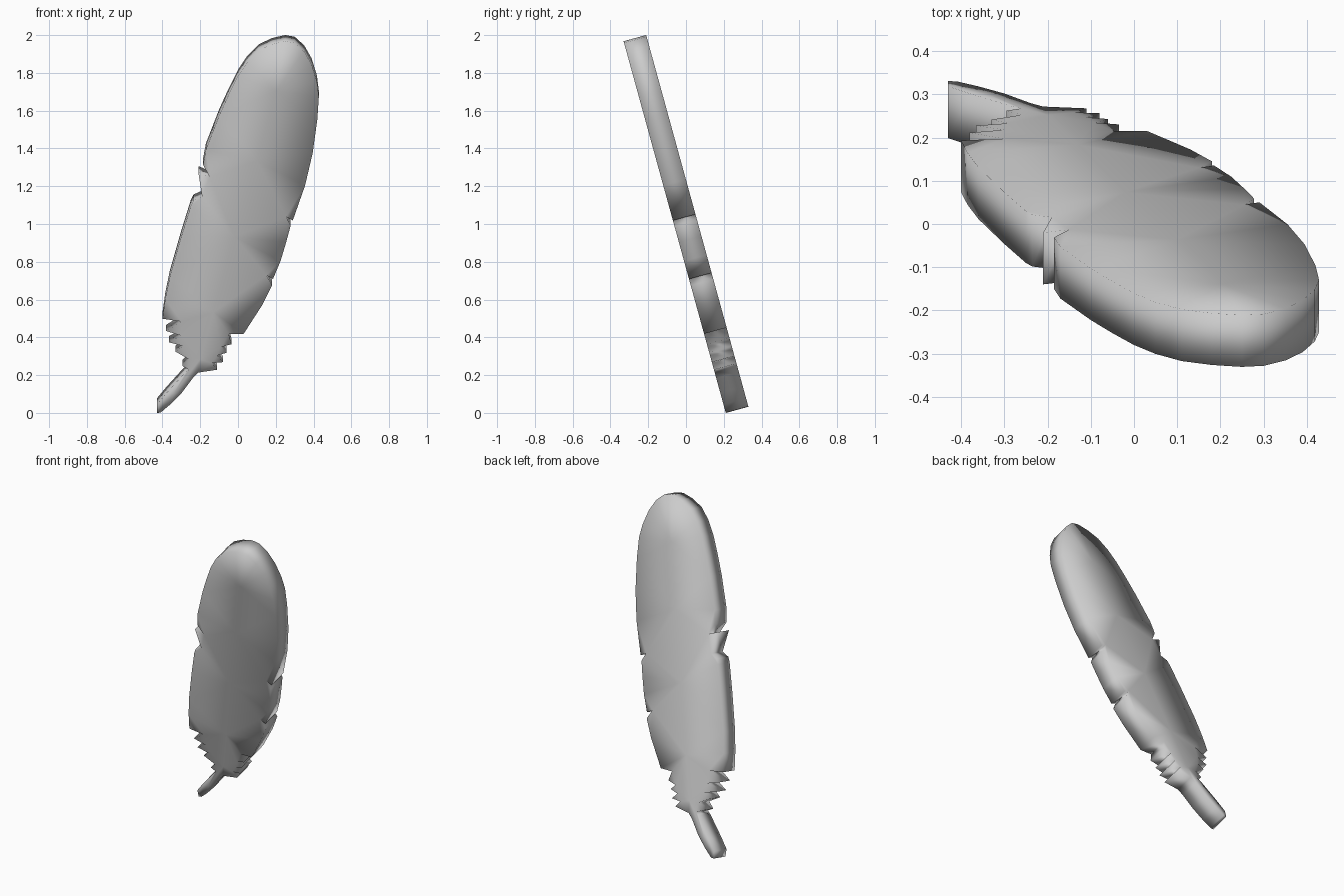
import bpy, bmesh, math
from mathutils import Vector

if "Cube" in bpy.data.objects:
    bpy.data.objects.remove(bpy.data.objects["Cube"])

TILT = math.atan(0.275)      # feather leans towards the front
HALF = 0.062                 # half thickness

# Right edge of the vane, tip to quill base (front view x, z)
right = [(0.30, 1.975), (0.35, 1.93), (0.39, 1.86), (0.418, 1.77), (0.428, 1.69),
         (0.42, 1.57), (0.395, 1.39), (0.355, 1.22), (0.29, 1.035),
         (0.255, 1.055), (0.278, 1.005), (0.255, 0.92), (0.225, 0.82), (0.185, 0.725),
         (0.15, 0.745), (0.18, 0.69), (0.13, 0.59), (0.03, 0.435), (-0.05, 0.435)]
# Left edge of the vane, downy part to tip
left = [(-0.40, 0.515), (-0.385, 0.62), (-0.36, 0.74), (-0.30, 0.95), (-0.25, 1.11),
        (-0.235, 1.14), (-0.19, 1.16), (-0.21, 1.29), (-0.15, 1.265), (-0.185, 1.33),
        (-0.17, 1.41), (-0.10, 1.59), (-0.05, 1.70), (0.0, 1.80), (0.05, 1.875),
        (0.11, 1.935), (0.18, 1.968)]
# Ragged down barbs near the quill
down_right = [(-0.035, 0.38), (-0.09, 0.365), (-0.06, 0.335), (-0.11, 0.32),
              (-0.08, 0.285), (-0.14, 0.28), (-0.11, 0.245), (-0.21, 0.23)]
down_left = [(-0.26, 0.245), (-0.295, 0.265), (-0.26, 0.30), (-0.33, 0.34),
             (-0.29, 0.37), (-0.365, 0.39), (-0.30, 0.425), (-0.38, 0.45), (-0.30, 0.50)]
quill_right = [(-0.24, 0.20), (-0.30, 0.12), (-0.36, 0.06), (-0.41, 0.018)]
quill_left = [(-0.43, 0.016), (-0.43, 0.06), (-0.38, 0.12), (-0.28, 0.23)]
shaft = [(-0.34, 0.12), (-0.20, 0.30), (-0.13, 0.55), (-0.02, 0.95), (0.10, 1.35), (0.20, 1.72)]
tip = [(0.25, 1.984)]

r_side = right + down_right + quill_right
l_side = quill_left + down_left + left
outline = tip + r_side + l_side
normal = Vector((0, math.cos(TILT), math.sin(TILT)))


def place(p, side):
    return Vector((p[0], -0.275 * (p[1] - 1), p[1])) + normal * HALF * side


bm = bmesh.new()
layers = []
for side in (-1, 1):
    ring = [bm.verts.new(place(p, side)) for p in outline]
    mid = [bm.verts.new(place(p, side)) for p in shaft]
    k = len(tip) + len(r_side)
    # two half vanes that meet along the shaft
    bm.faces.new(ring[:k] + mid)
    bm.faces.new([ring[k - 1]] + ring[k:] + [ring[0]] + mid[::-1])
    layers.append(ring)

# Rim wall around the outline
front, back = layers
n = len(outline)
for i in range(n):
    j = (i + 1) % n
    bm.faces.new((front[i], front[j], back[j], back[i]))
bmesh.ops.recalc_face_normals(bm, faces=bm.faces[:])

# Smooth everywhere except at the notch corners
for f in bm.faces:
    f.smooth = True
for i in range(n):
    e = bm.edges.get((front[i], back[i]))
    if e and e.calc_face_angle(0) > math.radians(50):
        e.smooth = False
bmesh.ops.triangulate(bm, faces=[f for f in bm.faces if len(f.verts) > 4])

mesh = bpy.data.meshes.new("feather")
bm.to_mesh(mesh)
bm.free()
mat = bpy.data.materials.new("light grey")
mat.diffuse_color = (0.6, 0.6, 0.6, 1)
mat.use_nodes = True
mat.node_tree.nodes["Principled BSDF"].inputs["Base Color"].default_value = mat.diffuse_color
mesh.materials.append(mat)
obj = bpy.data.objects.new("feather", mesh)
bpy.context.collection.objects.link(obj)
